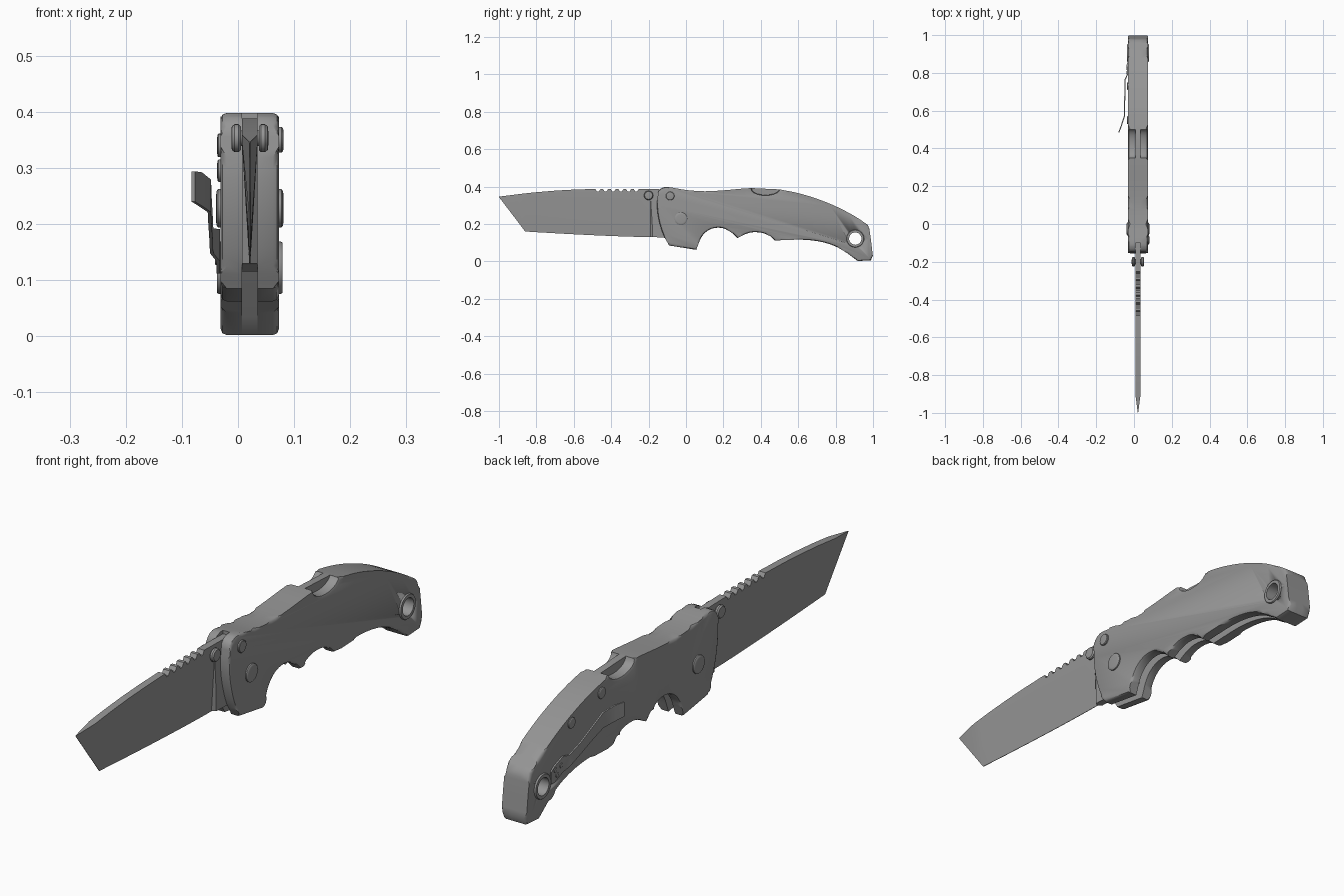
import bpy, bmesh, math
from mathutils import Matrix, Vector

if "Cube" in bpy.data.objects:
    bpy.data.objects.remove(bpy.data.objects["Cube"])

CX = 0.021      # middle plane of the knife
SLOT = 0.014    # half width of blade and slot
HALF = 0.052    # half width of handle

steel = bpy.data.materials.new("mid_grey")
steel.diffuse_color = (0.3, 0.3, 0.3, 1)
steel.use_nodes = True
steel.node_tree.nodes["Principled BSDF"].inputs["Base Color"].default_value = steel.diffuse_color


def finish(bm, name, angle=35):
    bmesh.ops.recalc_face_normals(bm, faces=bm.faces)
    me = bpy.data.meshes.new(name)
    bm.to_mesh(me)
    bm.free()
    ob = bpy.data.objects.new(name, me)
    bpy.context.collection.objects.link(ob)
    me.materials.append(steel)
    bpy.ops.object.select_all(action='DESELECT')
    ob.select_set(True)
    bpy.context.view_layer.objects.active = ob
    bpy.ops.object.shade_smooth_by_angle(angle=math.radians(angle))
    return ob


def smooth(pts, n=4):
    """Catmull-Rom through an open run of points."""
    p = [Vector(q) for q in pts]
    p = [2 * p[0] - p[1]] + p + [2 * p[-1] - p[-2]]
    out = []
    for a, b, c, d in zip(p, p[1:], p[2:], p[3:]):
        for i in range(n):
            t = i / n
            out.append(0.5 * (2 * b + (c - a) * t + (2 * a - 5 * b + 4 * c - d) * t * t
                              + (3 * b - a - 3 * c + d) * t ** 3))
    return out + [p[-2]]


def slab(name, outline, x_in, x_out, bevel=0):
    """Extrude a y-z outline along x, rounding the rim at x_out."""
    bm = bmesh.new()
    face = bm.faces.new([bm.verts.new((x_in, y, z)) for y, z in outline])
    ext = bmesh.ops.extrude_face_region(bm, geom=[face], use_keep_orig=True)
    top = [v for v in ext['geom'] if isinstance(v, bmesh.types.BMVert)]
    for v in top:
        v.co.x = x_out
    if bevel:
        rim = [e for e in bm.edges if all(v in top for v in e.verts)]
        bmesh.ops.bevel(bm, geom=rim, offset=bevel, segments=2, profile=0.5, affect='EDGES')
    return finish(bm, name)


def loft(name, rings, angle=35):
    """Join equal-length closed rings and cap both ends."""
    bm = bmesh.new()
    vs = [[bm.verts.new(p) for p in r] for r in rings]
    n = len(vs[0])
    for a, b in zip(vs, vs[1:]):
        for i in range(n):
            bm.faces.new((a[i], a[(i + 1) % n], b[(i + 1) % n], b[i]))
    bm.faces.new(vs[0])
    bm.faces.new(vs[-1])
    return finish(bm, name, angle)


def turned(name, y, z, profile, n=24, closed=False):
    """Revolve (radius, x) points about an x-wise axis."""
    rings = [[(x, y + r * math.cos(k * math.tau / n), z + r * math.sin(k * math.tau / n))
              for k in range(n)] for r, x in profile]
    if not closed:
        return loft(name, rings)
    bm = bmesh.new()
    vs = [[bm.verts.new(p) for p in r] for r in rings]
    for a, b in zip(vs, vs[1:] + vs[:1]):
        for i in range(n):
            bm.faces.new((a[i], a[(i + 1) % n], b[(i + 1) % n], b[i]))
    return finish(bm, name)


def head(name, y, z, r, side, base=HALF, h=0.008):
    """Button head on one side of the knife."""
    prof = [(r, base - 0.004), (r, base + h * 0.6), (r * 0.9, base + h * 0.9), (r * 0.7, base + h)]
    return turned(name, y, z, [(a, CX + side * b) for a, b in prof])


# Handle outline runs
front = smooth([(-0.09, 0.085), (-0.12, 0.14), (-0.145, 0.22), (-0.155, 0.3), (-0.148, 0.375)])
top_a = smooth([(-0.135, 0.39), (-0.1, 0.398), (0, 0.382), (0.1, 0.375), (0.2, 0.38),
                (0.3, 0.389), (0.35, 0.392)])
scallop = [Vector((0.425 - 0.075 * math.cos(t), 0.39 - 0.035 * math.sin(t)))
           for t in [math.pi * k / 10 for k in range(1, 10)]]
top_b = smooth([(0.5, 0.385), (0.6, 0.365), (0.7, 0.335), (0.8, 0.295), (0.9, 0.243), (0.972, 0.195)])
butt = smooth([(0.98, 0.175), (0.988, 0.12), (0.999, 0.03)]) + [Vector((0.988, 0.006)), Vector((0.918, 0.002))]
belly = (smooth([(0.865, 0.042), (0.8, 0.08), (0.72, 0.105), (0.62, 0.116), (0.475, 0.112)])
         + smooth([(0.45, 0.135), (0.41, 0.152), (0.36, 0.156), (0.32, 0.147), (0.275, 0.125)])
         + smooth([(0.25, 0.15), (0.2, 0.177), (0.15, 0.178), (0.11, 0.16), (0.08, 0.125), (0.055, 0.062)]))
scale_outline = front + top_a + scallop + top_b + butt + belly

# Two grip scales, and the lock bar and spacer between them
parts = []
for side, name in ((-1, "left_scale"), (1, "right_scale")):
    parts.append(slab(name, scale_outline, CX + side * SLOT, CX + side * HALF, 0.011))
inner = [(0.875, 0.035), (0.83, 0.13), (0.7, 0.24), (0.5, 0.3), (0.2, 0.31), (-0.1, 0.33)]
spine = [p for p in top_a if p.y and p.x > -0.11] + top_b + butt + [Vector(p) for p in inner]
parts.append(slab("back_spacer", spine, CX - SLOT, CX + SLOT))

# Lanyard hole with a raised ring on both faces
HY, HZ = 0.905, 0.122
drill = turned("hole_cutter", HY, HZ, [(0.04, -0.2), (0.04, 0.2)], 32)
drill.hide_render = True
for ob in parts:
    m = ob.modifiers.new("hole", 'BOOLEAN')
    m.object = drill
    m.solver = 'EXACT'
    bpy.context.view_layer.objects.active = ob
    bpy.ops.object.modifier_apply(modifier="hole")
bpy.data.objects.remove(drill)
L, R = CX - HALF - 0.006, CX + HALF + 0.006
turned("lanyard_tube", HY, HZ, [(0.033, L), (0.045, L), (0.047, L + 0.003), (0.047, L + 0.009),
                                (0.041, L + 0.009), (0.041, R - 0.009), (0.047, R - 0.009),
                                (0.047, R - 0.003), (0.045, R), (0.033, R)], 32, True)


# Blade: flat-ground section with angled tip and notched spine
def spine_z(y):
    return 0.345 + 0.042 * (1 - ((-0.45 - y) / 0.55) ** 2) if y < -0.45 else 0.387


def section(y, spine, shoulder, edge, w=SLOT, e=0.001):
    return [(CX - w, y, spine), (CX + w, y, spine), (CX + w, y, shoulder),
            (CX + e, y, edge), (CX - e, y, edge), (CX - w, y, shoulder)]


rings = [section(-1, 0.3465, 0.3455, 0.344, 0.001, 0.0005),
         section(-0.9, spine_z(-0.9), 0.347, 0.213),
         section(-0.86, spine_z(-0.86), 0.347, 0.16)]
stations = [(y, spine_z(y)) for y in (-0.8, -0.7, -0.6, -0.53)]
for k in range(6):      # thumb notches
    y = -0.485 + k * 0.041
    stations += [(y, 0.388), (y + 0.009, 0.373), (y + 0.019, 0.373), (y + 0.028, 0.388)]
stations.append((-0.19, 0.387))
for y, z in stations:
    rings.append(section(y, z, 0.347, 0.13 + 0.03 * ((-0.19 - y) / 0.67) ** 1.4))
rings += [section(-0.18, 0.387, 0.19, 0.13, SLOT, SLOT),
          section(-0.12, 0.385, 0.19, 0.128, SLOT, SLOT),
          section(-0.09, 0.385, 0.19, 0.115, SLOT, SLOT),
          section(0.04, 0.37, 0.19, 0.13, SLOT, SLOT)]
loft("blade", rings, 20)

# Thumb stud, pivot and screws
for side, tag in ((-1, "left"), (1, "right")):
    prof = [(0.014, 0.005), (0.014, SLOT + 0.002), (0.021, SLOT + 0.002), (0.025, SLOT + 0.006),
            (0.025, SLOT + 0.013), (0.021, SLOT + 0.018), (0.012, SLOT + 0.019)]
    turned(tag + "_thumb_stud", -0.2, 0.353, [(r, CX + side * x) for r, x in prof])
    head(tag + "_pivot", -0.027, 0.228, 0.034, side)
head("front_screw", -0.085, 0.35, 0.023, 1)
head("upper_clip_side_screw", 0.55, 0.34, 0.021, -1, h=0.006)
head("rear_clip_side_screw", 0.73, 0.295, 0.02, -1, h=0.006)

# Pocket clip: (y, z, outer x, half width)
clip = [(0.855, 0.135, -0.036, 0.022), (0.84, 0.142, -0.038, 0.03), (0.79, 0.162, -0.038, 0.029),
        (0.765, 0.17, -0.05, 0.022), (0.7, 0.193, -0.051, 0.021), (0.63, 0.225, -0.053, 0.024),
        (0.57, 0.25, -0.054, 0.029), (0.52, 0.262, -0.07, 0.03), (0.485, 0.267, -0.083, 0.027)]
loft("pocket_clip", [[(x, y, z - w), (x, y, z + w), (x + 0.006, y, z + w), (x + 0.006, y, z - w)]
                     for y, z, x, w in clip])
for i, (y, z) in enumerate([(0.835, 0.158), (0.825, 0.136), (0.8, 0.162)]):
    head("clip_screw_%d" % (i + 1), y, z, 0.009, -1, base=0.058, h=0.004)
